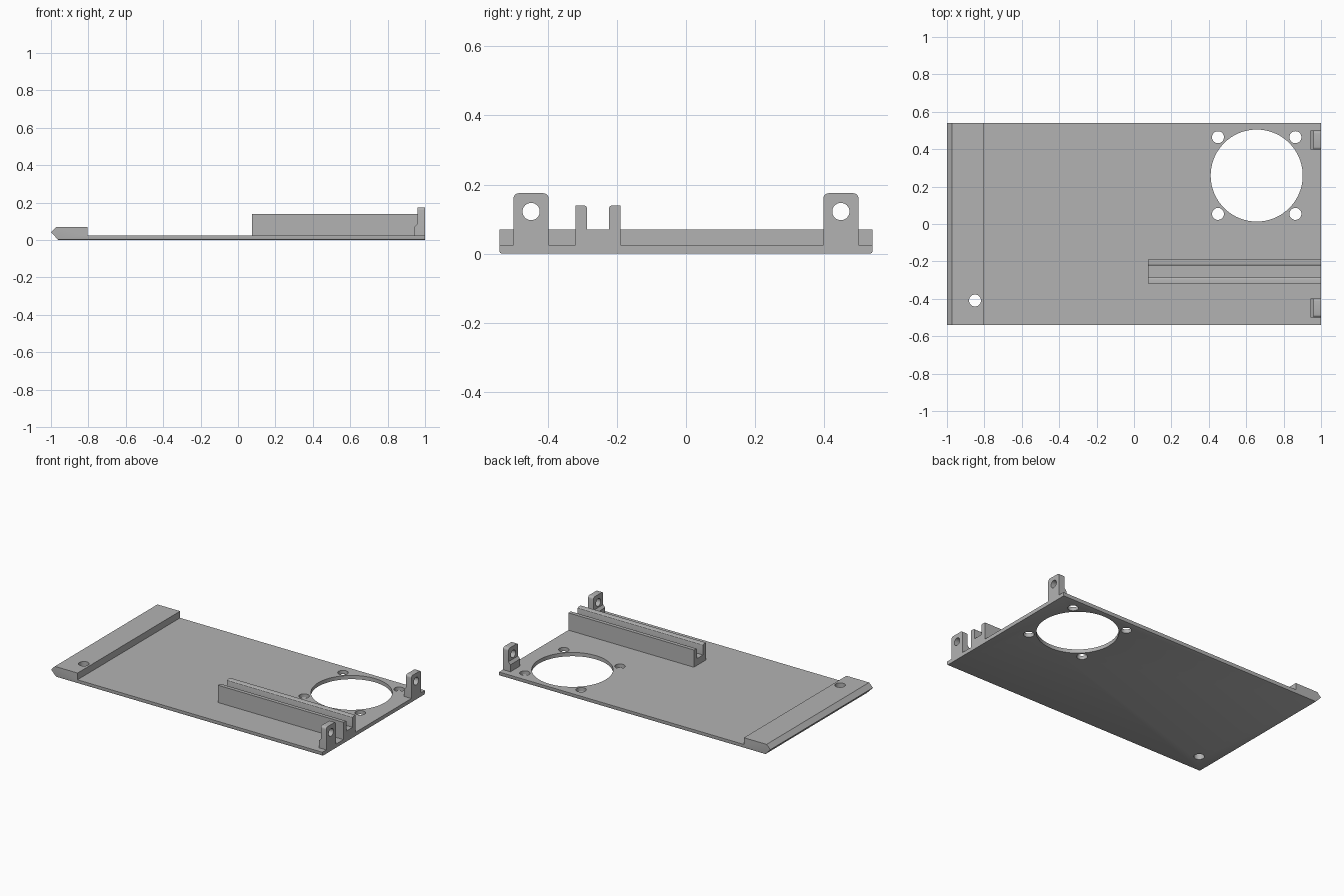
import bpy, bmesh, math
from mathutils import Matrix, Vector

if "Cube" in bpy.data.objects:
    bpy.data.objects.remove(bpy.data.objects["Cube"], do_unlink=True)

HALF_W = 0.54      # half depth of the plate
FLOOR = 0.025      # plate thickness

grey = bpy.data.materials.new("matt_grey")
grey.use_nodes = True
grey.diffuse_color = (0.45, 0.45, 0.45, 1)
grey.node_tree.nodes["Principled BSDF"].inputs["Base Color"].default_value = grey.diffuse_color


def extrude(name, points, offset, bevel_rule=None, width=0.01, segments=3):
    """Extrude a closed 3D outline by offset; round the edges picked by bevel_rule."""
    bm = bmesh.new()
    face = bm.faces.new([bm.verts.new(p) for p in points])
    new = bmesh.ops.extrude_face_region(bm, geom=[face])["geom"]
    moved = [v for v in new if isinstance(v, bmesh.types.BMVert)]
    bmesh.ops.translate(bm, vec=Vector(offset), verts=moved)
    bmesh.ops.recalc_face_normals(bm, faces=bm.faces)
    if bevel_rule:
        picked = [e for e in bm.edges if bevel_rule(*(v.co for v in e.verts))]
        bmesh.ops.bevel(bm, geom=picked, offset=width, segments=segments,
                        profile=0.5, affect='EDGES')
    mesh = bpy.data.meshes.new(name)
    bm.to_mesh(mesh)
    bm.free()
    mesh.materials.append(grey)
    obj = bpy.data.objects.new(name, mesh)
    bpy.context.collection.objects.link(obj)
    return obj


def drill(obj, centre, radius, axis='Z', sides=32):
    """Cut a round through hole in obj."""
    turn = Matrix.Rotation(math.pi / 2, 4, 'Y') if axis == 'X' else Matrix()
    bm = bmesh.new()
    bmesh.ops.create_cone(bm, cap_ends=True, segments=sides, radius1=radius,
                          radius2=radius, depth=0.4,
                          matrix=Matrix.Translation(centre) @ turn)
    mesh = bpy.data.meshes.new("hole_cutter")
    bm.to_mesh(mesh)
    bm.free()
    cutter = bpy.data.objects.new("hole_cutter", mesh)
    cutter.hide_render = True
    bpy.context.collection.objects.link(cutter)
    mod = obj.modifiers.new("hole", 'BOOLEAN')
    mod.operation, mod.solver, mod.object = 'DIFFERENCE', 'EXACT', cutter
    bpy.context.view_layer.objects.active = obj
    bpy.ops.object.modifier_apply(modifier=mod.name)
    bpy.data.objects.remove(cutter, do_unlink=True)


def finish(obj):
    bpy.ops.object.select_all(action='DESELECT')
    obj.select_set(True)
    bpy.context.view_layer.objects.active = obj
    bpy.ops.object.shade_smooth_by_angle(angle=math.radians(30))


# Base plate with a raised, pointed end bar
side = [(-0.96, 0), (-1, 0.042), (-0.972, 0.07), (-0.805, 0.07),
        (-0.805, FLOOR), (1, FLOOR), (1, 0)]
plate = extrude("base_plate", [(x, -HALF_W, z) for x, z in side], (0, 2 * HALF_W, 0),
                lambda a, b: max(a.z, b.z) < 0.001 and abs(a.y - b.y) < 0.001,
                width=0.008, segments=2)

# Fan opening, its screw holes and the end bar hole
drill(plate, (0.656, 0.259, 0), 0.246, sides=96)
for sx in (-1, 1):
    for sy in (-1, 1):
        drill(plate, (0.656 + sx * 0.207, 0.259 + sy * 0.205, 0), 0.032)
drill(plate, (-0.85, -0.409, 0), 0.032)
finish(plate)

# Slotted guide rail, rounded at the inner top edges
section = [(-0.319, FLOOR), (-0.319, 0.14), (-0.286, 0.14), (-0.286, 0.07),
           (-0.223, 0.07), (-0.223, 0.14), (-0.19, 0.14), (-0.19, FLOOR)]
rail = extrude("guide_rail", [(0.075, y, z) for y, z in section], (0.925, 0, 0),
               lambda a, b: min(a.z, b.z) > 0.13 and abs(a.x - b.x) > 0.5
               and abs(a.y + 0.2545) < 0.04)
finish(rail)

# Mounting lugs with a thicker foot and a cross hole
lug_side = [(0.945, FLOOR), (0.945, 0.072), (0.96, 0.088), (0.96, 0.175),
            (1, 0.175), (1, FLOOR)]
for name, mid in (("front_lug", -0.448), ("back_lug", 0.448)):
    lug = extrude(name, [(x, mid - 0.051, z) for x, z in lug_side], (0, 0.102, 0),
                  lambda a, b: min(a.z, b.z) > 0.17 and abs(a.y - b.y) < 0.001,
                  width=0.015, segments=4)
    drill(lug, (1, mid, 0.122), 0.025, axis='X')
    finish(lug)
